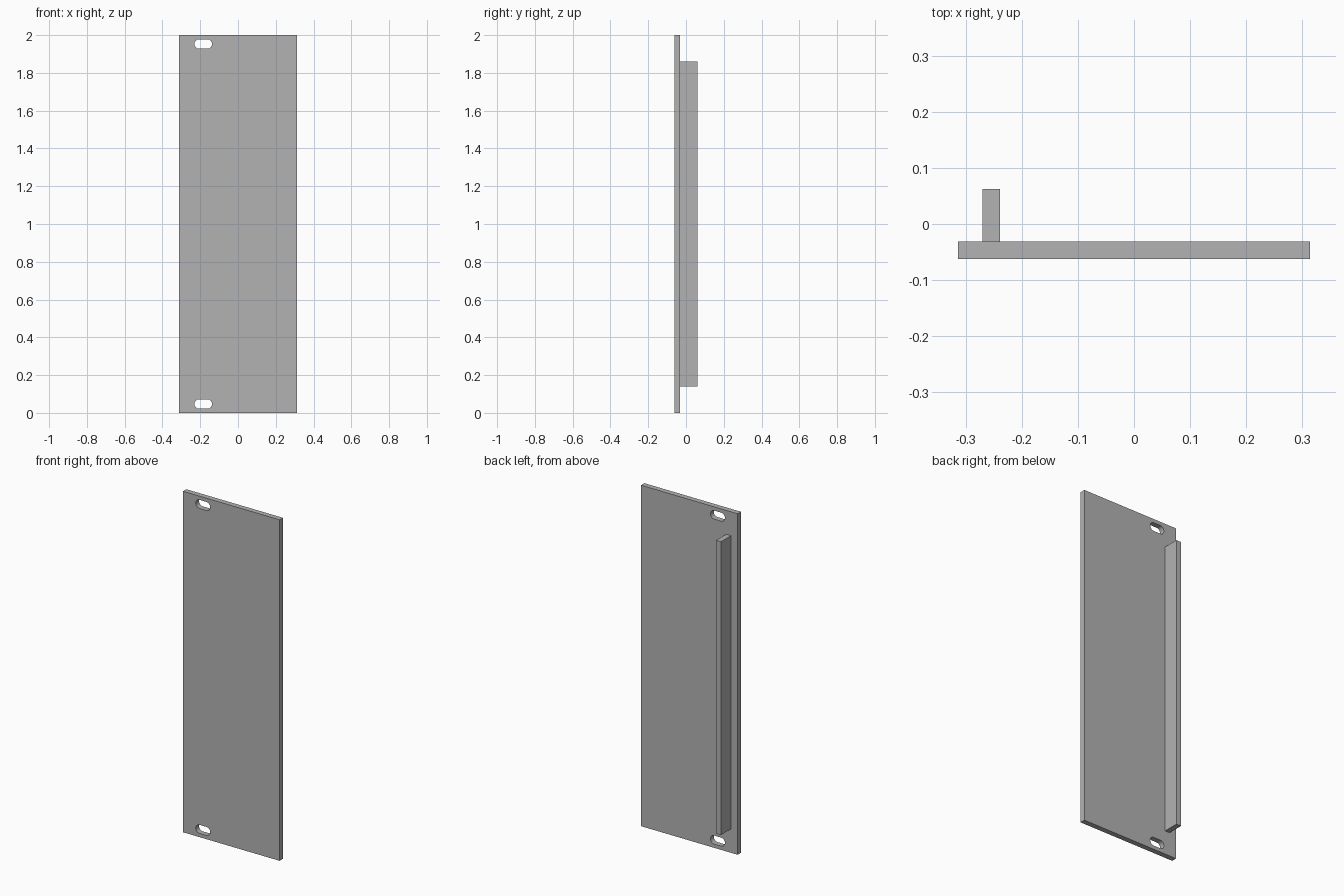
import bpy, bmesh, math

if "Cube" in bpy.data.objects:
    bpy.data.objects.remove(bpy.data.objects["Cube"], do_unlink=True)

WIDTH, HEIGHT, THICK = 0.627, 2.0, 0.031
FRONT, BACK = -0.062, 0.062
SLOT_X, SLOT_INSET, SLOT_R, SLOT_HALF = -0.184, 0.047, 0.025, 0.022

grey = bpy.data.materials.new("plain grey")
grey.use_nodes = True
colour = (0.45, 0.45, 0.45, 1)
grey.diffuse_color = colour
grey.node_tree.nodes["Principled BSDF"].inputs["Base Color"].default_value = colour


def finish(name, bm):
    bmesh.ops.recalc_face_normals(bm, faces=bm.faces)
    mesh = bpy.data.meshes.new(name)
    bm.to_mesh(mesh)
    bm.free()
    mesh.materials.append(grey)
    obj = bpy.data.objects.new(name, mesh)
    bpy.context.collection.objects.link(obj)
    return obj


def slot_outline(z, steps=12):
    """Rounded slot: two half circles joined by straight sides."""
    points = []
    for side in (1, -1):
        for i in range(steps + 1):
            a = math.pi * (i / steps - 0.5)
            points.append((SLOT_X + side * (SLOT_HALF + SLOT_R * math.cos(a)),
                           z + side * SLOT_R * math.sin(a)))
    return points


# Front panel with two mounting slots
w = WIDTH / 2
loops = [[(-w, 0), (w, 0), (w, HEIGHT), (-w, HEIGHT)],
         slot_outline(SLOT_INSET), slot_outline(HEIGHT - SLOT_INSET)]
bm = bmesh.new()
edges = []
for loop in loops:
    verts = [bm.verts.new((x, FRONT, z)) for x, z in loop]
    edges += [bm.edges.new((a, b)) for a, b in zip(verts, verts[1:] + verts[:1])]
bmesh.ops.triangle_fill(bm, edges=edges, use_beauty=True, normal=(0, -1, 0))
extruded = bmesh.ops.extrude_face_region(bm, geom=bm.faces[:], use_keep_orig=True)
moved = [g for g in extruded["geom"] if isinstance(g, bmesh.types.BMVert)]
bmesh.ops.translate(bm, verts=moved, vec=(0, THICK, 0))
panel = finish("front_panel", bm)
bpy.context.view_layer.objects.active = panel
panel.select_set(True)
bpy.ops.object.shade_smooth_by_angle(angle=math.radians(30))

# Upright board standing behind the panel
bm = bmesh.new()
bmesh.ops.create_cube(bm, size=1)
depth = BACK - FRONT - THICK
bmesh.ops.scale(bm, verts=bm.verts, vec=(THICK, depth, 1.72))
bmesh.ops.translate(bm, verts=bm.verts, vec=(-0.2545, BACK - depth / 2, HEIGHT / 2))
finish("rear_board", bm)
